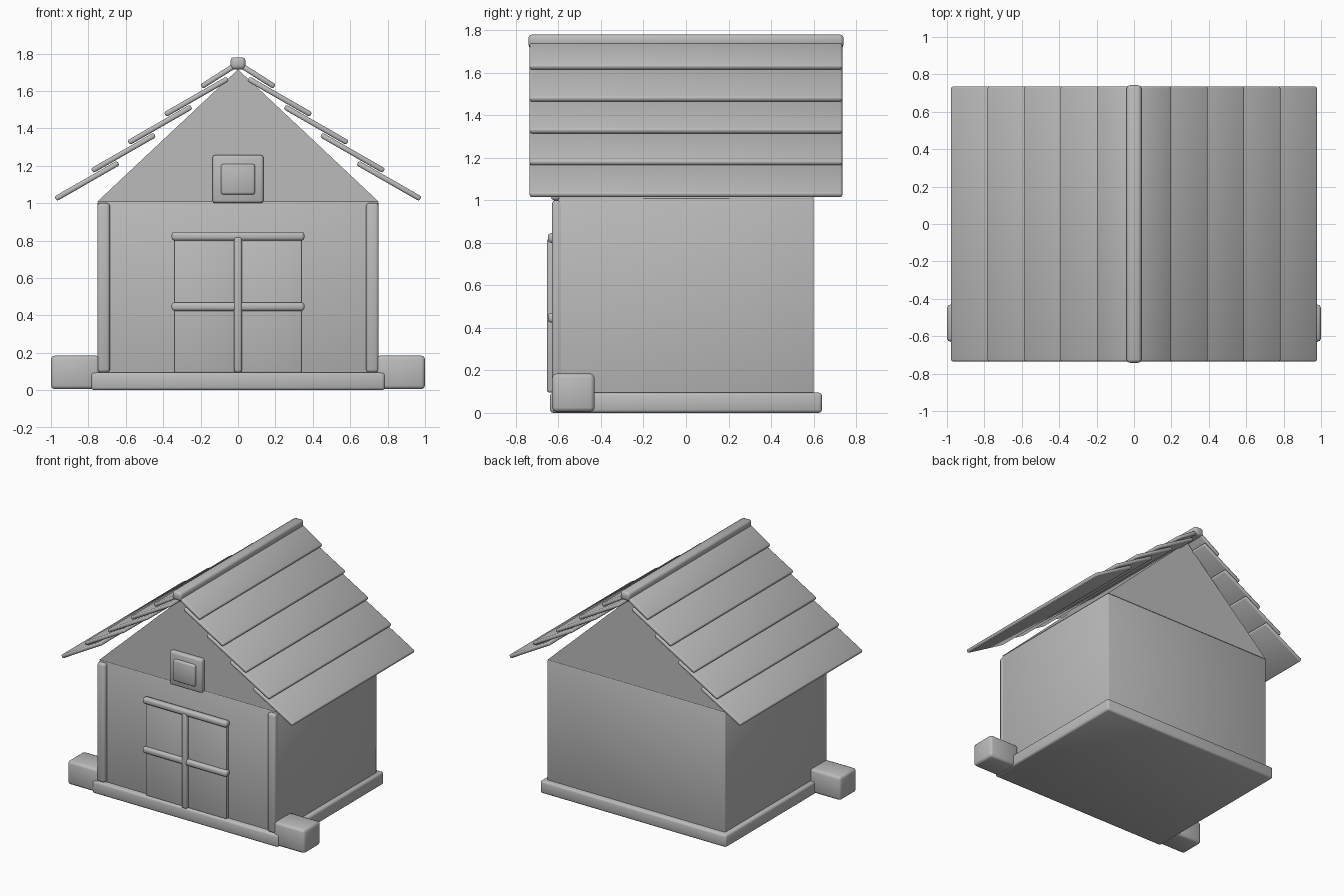
import bpy
import math
from mathutils import Vector

cube = bpy.data.objects.get("Cube")
if cube:
    bpy.data.objects.remove(cube, do_unlink=True)

# One plain grey for the whole hut
grey = bpy.data.materials.new("plain_grey")
grey.use_nodes = True
colour = (0.5, 0.5, 0.5, 1)
grey.diffuse_color = colour
grey.node_tree.nodes["Principled BSDF"].inputs["Base Color"].default_value = colour


def box(name, low, high, bevel=0.01, tilt=0.0):
    """Rounded box between two corners, optionally tilted about y."""
    low, high = Vector(low), Vector(high)
    bpy.ops.mesh.primitive_cube_add(size=1, location=(low + high) / 2)
    ob = bpy.context.object
    ob.name = name
    ob.scale = high - low
    bpy.ops.object.transform_apply(location=False, rotation=False, scale=True)
    ob.rotation_euler.y = tilt
    ob.data.materials.append(grey)
    bpy.ops.object.shade_smooth()
    mod = ob.modifiers.new("rounded_edges", "BEVEL")
    mod.width = bevel
    mod.segments = 2
    return ob


def plank(name, side, lower, upper, thickness=0.028):
    """Roof board whose cross-section runs from lower to upper (x, z)."""
    a, b = Vector(lower), Vector(upper)
    mid, run = (a + b) / 2, b - a
    half = run.length / 2
    ob = box(name, (mid.x - half, -0.735, mid.y - thickness / 2),
             (mid.x + half, 0.735, mid.y + thickness / 2), 0.01)
    ob.location.x *= side
    ob.rotation_euler.y = side * math.atan2(run.y, -run.x)


# Floor slab and walls
box("base_slab", (-0.785, -0.64, 0), (0.785, 0.64, 0.095), 0.015)
box("walls", (-0.75, -0.6, 0.08), (0.75, 0.6, 1.01), 0.006)

# Solid triangular gable under the roof
profile = [(-0.75, 1.01), (0.75, 1.01), (0, 1.715)]
verts = [(x, y, z) for y in (-0.6, 0.6) for x, z in profile]
mesh = bpy.data.meshes.new("gable")
mesh.from_pydata(verts, [], [(0, 1, 2), (5, 4, 3), (0, 3, 4, 1), (1, 4, 5, 2), (2, 5, 3, 0)])
mesh.materials.append(grey)
gable = bpy.data.objects.new("gable", mesh)
bpy.context.collection.objects.link(gable)

# Mirrored parts: overlapping roof boards, front posts, corner blocks, door leaves
for side, word in ((1, "left"), (-1, "right")):
    for i in range(4):
        dx, dz = -0.195 * i, 0.15 * i
        plank(f"roof_board_{word}_{i + 1}", side, (0.975 + dx, 1.023 + dz), (0.64 + dx, 1.215 + dz))
    plank(f"roof_board_{word}_top", side, (0.195, 1.623), (0.01, 1.74))

    def pair(name, x0, x1, y0, y1, z0, z1, bevel):
        xs = sorted((side * x0, side * x1))
        box(f"{word}_{name}", (xs[0], y0, z0), (xs[1], y1, z1), bevel)

    pair("front_post", 0.685, 0.752, -0.63, -0.58, 0.095, 1.0, 0.015)
    pair("corner_block", 0.74, 1.0, -0.63, -0.43, 0.005, 0.185, 0.02)
    pair("door_leaf", 0.0, 0.34, -0.625, -0.59, 0.095, 0.82, 0.005)

# Door trim
box("door_middle_bar", (-0.021, -0.654, 0.095), (0.021, -0.61, 0.82), 0.012)
for name, z in (("door_lower_bar", 0.447), ("door_top_bar", 0.823)):
    box(name, (-0.355, -0.65, z - 0.023), (0.355, -0.6, z + 0.023), 0.015)

# Gable window: frame with a raised pane
box("window_frame", (-0.137, -0.635, 1.0), (0.137, -0.58, 1.257), 0.015)
box("window_pane", (-0.091, -0.655, 1.046), (0.091, -0.6, 1.21), 0.012)

# Ridge cap
box("ridge_cap", (-0.04, -0.742, 1.715), (0.04, 0.742, 1.78), 0.018)
